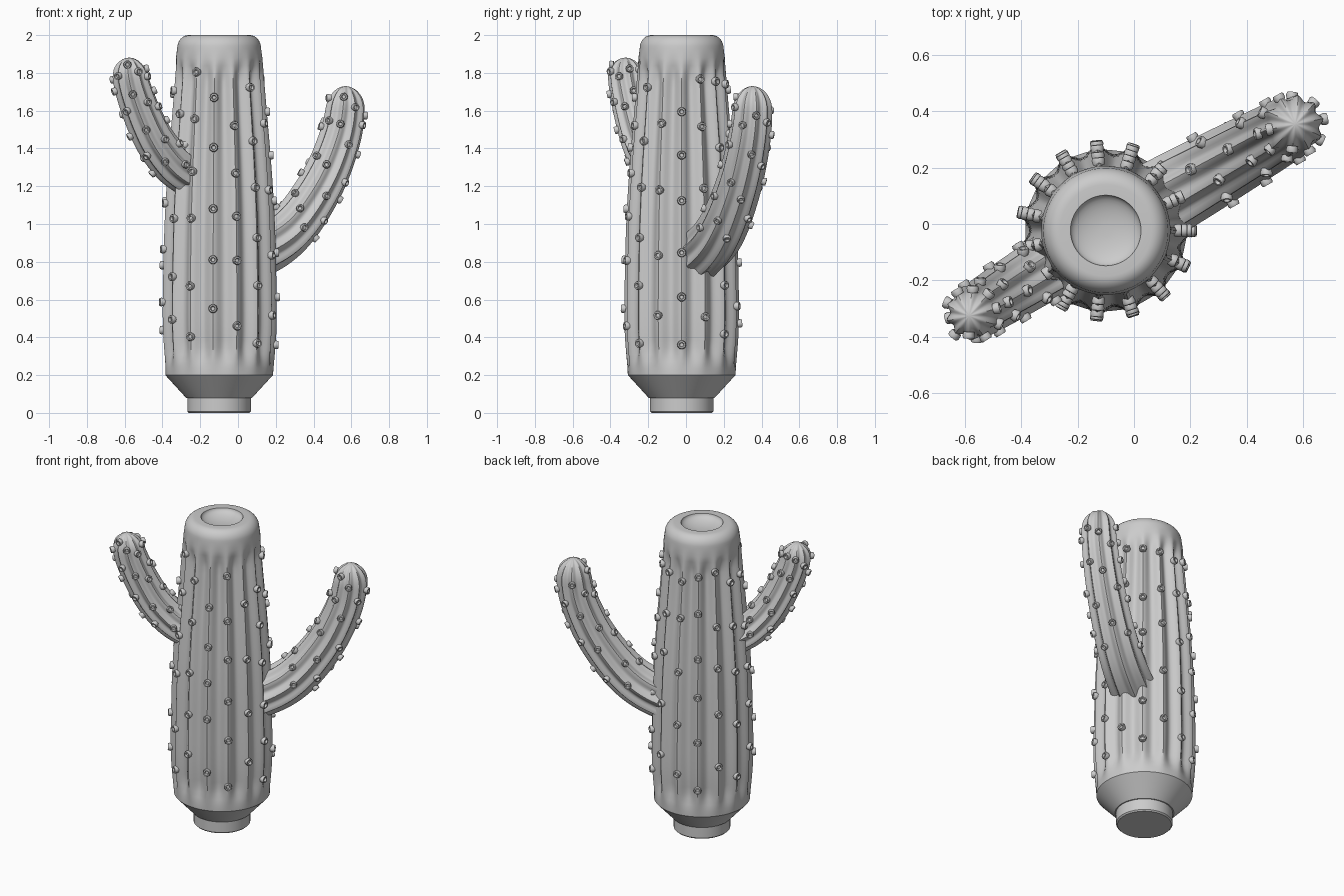
import bpy, bmesh, math, random
from mathutils import Vector, Matrix

random.seed(4)
TAU = math.tau
AXIS = Vector((-0.1, -0.023, 0))          # trunk centre line

if bpy.data.objects.get("Cube"):
    bpy.data.objects.remove(bpy.data.objects["Cube"])

grey = bpy.data.materials.new("plain_grey")
grey.use_nodes = True
colour = (0.6, 0.6, 0.6, 1)
grey.diffuse_color = colour
grey.node_tree.nodes["Principled BSDF"].inputs["Base Color"].default_value = colour


def finish(bm, name, angle=38):
    bmesh.ops.recalc_face_normals(bm, faces=bm.faces)
    mesh = bpy.data.meshes.new(name)
    bm.to_mesh(mesh)
    bm.free()
    mesh.materials.append(grey)
    mesh.shade_smooth()
    mesh.set_sharp_from_angle(angle=math.radians(angle))
    obj = bpy.data.objects.new(name, mesh)
    bpy.context.collection.objects.link(obj)
    return obj


def skin(rings, name):
    """Join closed rings of points into a capped surface."""
    bm = bmesh.new()
    loops = [[bm.verts.new(p) for p in ring] for ring in rings]
    for a, b in zip(loops, loops[1:]):
        for i in range(len(a)):
            j = (i + 1) % len(a)
            bm.faces.new((a[i], a[j], b[j], b[i]))
    for end in (loops[0], loops[-1]):
        bm.faces.new(end)
    return finish(bm, name)


def spline(points, t):
    """Smooth curve through the points, t from 0 to 1."""
    pts = [Vector(p) for p in points]
    s = min(max(t, 0), 0.9999) * (len(pts) - 1)
    i = int(s)
    u = s - i
    b, c = pts[i], pts[i + 1]
    a = pts[i - 1] if i else 2 * b - c
    d = pts[i + 2] if i + 2 < len(pts) else 2 * c - b
    return 0.5 * (2 * b + (c - a) * u + (2 * a - 5 * b + 4 * c - d) * u * u
                  + (3 * b - a - 3 * c + d) * u ** 3)


def ease(a, b, x):
    x = min(max((x - a) / (b - a), 0), 1)
    return x * x * (3 - 2 * x)


def groove(angle, ribs):
    return (0.5 - 0.5 * math.cos(ribs * angle)) ** 0.8


def add_spine(bm, place, normal, size=0.024):
    """Small cupped knob standing on a rib."""
    tilt = Vector(normal).to_track_quat('Z', 'Y').to_matrix().to_4x4()
    matrix = Matrix.Translation(place) @ tilt
    profile = [(0.85, -0.4), (1, 0.3), (0.85, 0.7), (0.55, 0.7), (0.4, 0.2)]
    n = 10
    loops = [[bm.verts.new(matrix @ Vector((r * size * math.cos(TAU * k / n),
                                            r * size * math.sin(TAU * k / n), h * size)))
              for k in range(n)] for r, h in profile]
    for a, b in zip(loops, loops[1:]):
        for k in range(n):
            bm.faces.new((a[k], a[(k + 1) % n], b[(k + 1) % n], b[k]))
    bm.faces.new(loops[0][::-1])
    bm.faces.new(loops[-1])


# Trunk: neck, flared base, ribbed column, rounded top with a dish
TRUNK_RIBS = 15
column = [(0.285, 0.2), (0.304, 0.45), (0.302, 0.75), (0.293, 1.05),
          (0.275, 1.33), (0.252, 1.6), (0.229, 1.88)]
profile = [(0.16, 0), (0.168, 0.008), (0.168, 0.08), (0.175, 0.08)]
profile += [tuple(spline(column, i / 40)) for i in range(41)]
profile += [(0.222 - 0.06 * (1 - math.cos(a)), 1.93 + 0.07 * math.sin(a))
            for a in [math.pi / 2 * i / 8 for i in range(9)]]
profile += [(0.125 * math.cos(a), 2 - 0.045 * math.sin(a))
            for a in [math.pi / 2 * i / 9 for i in range(9)]]


def trunk_point(r, z, angle):
    depth = 0.034 * ease(0.21, 0.36, z) * (1 - ease(1.76, 1.89, z))
    r -= depth * groove(angle, TRUNK_RIBS)
    return AXIS + Vector((r * math.cos(angle), r * math.sin(angle), z))


steps = TRUNK_RIBS * 10
skin([[trunk_point(r, z, TAU * k / steps) for k in range(steps)]
      for r, z in profile], "trunk")

# Spines scattered up every trunk rib
bm = bmesh.new()
for rib in range(TRUNK_RIBS):
    angle = TAU * rib / TRUNK_RIBS
    z = 0.36 + 0.24 * (rib * 0.618 % 1)
    while z < 1.83:
        r = spline(column, (z - 0.2) / 1.68)[0]
        out = Vector((math.cos(angle), math.sin(angle), 0.05))
        add_spine(bm, trunk_point(r, z, angle), out)
        z += random.uniform(0.22, 0.36)
finish(bm, "trunk_spines", 50)


# Arms: ribbed tubes bending upward with rounded tips
def build_arm(name, heading, path, base_r, tip_r, tip_start, ribs=10, rows=48):
    out = Vector((math.cos(heading), math.sin(heading), 0))
    side = Vector((-out.y, out.x, 0))

    def point(t, angle):
        d, z = spline(path, t)
        tangent = (spline(path, t + 0.01) - spline(path, t - 0.01)).normalized()
        up = out * -tangent[1] + Vector((0, 0, tangent[0]))
        r = base_r + (tip_r - base_r) * t
        if t > tip_start:
            r *= math.sqrt(max(1 - ((t - tip_start) / (1 - tip_start)) ** 2, 0.0004))
        r *= 1 - 0.17 * groove(angle, ribs)
        radial = side * math.cos(angle) + up * math.sin(angle)
        return AXIS + out * d + Vector((0, 0, z)) + radial * r, radial

    n = ribs * 8
    ts = [tip_start * i / rows for i in range(rows)]
    ts += [tip_start + (1 - tip_start) * math.sin(math.pi / 2 * i / 10) for i in range(11)]
    skin([[point(t, TAU * k / n)[0] for k in range(n)] for t in ts], name)

    bm = bmesh.new()
    for rib in range(ribs):
        t = 0.26 + 0.16 * (rib * 0.618 % 1)
        while t < 0.95:
            add_spine(bm, *point(t, TAU * rib / ribs), 0.022)
            t += random.uniform(0.17, 0.24)
    finish(bm, name + "_spines", 50)


build_arm("left_arm", math.radians(29.3),
          [(0.15, 0.82), (0.33, 0.9), (0.45, 0.99), (0.56, 1.12), (0.66, 1.28),
           (0.735, 1.46), (0.765, 1.6), (0.77, 1.73)], 0.145, 0.1, 0.86)
build_arm("right_arm", math.radians(212),
          [(0.1, 1.24), (0.2, 1.27), (0.3, 1.33), (0.4, 1.44), (0.475, 1.57),
           (0.535, 1.71), (0.56, 1.8), (0.57, 1.88)], 0.122, 0.09, 0.82)
